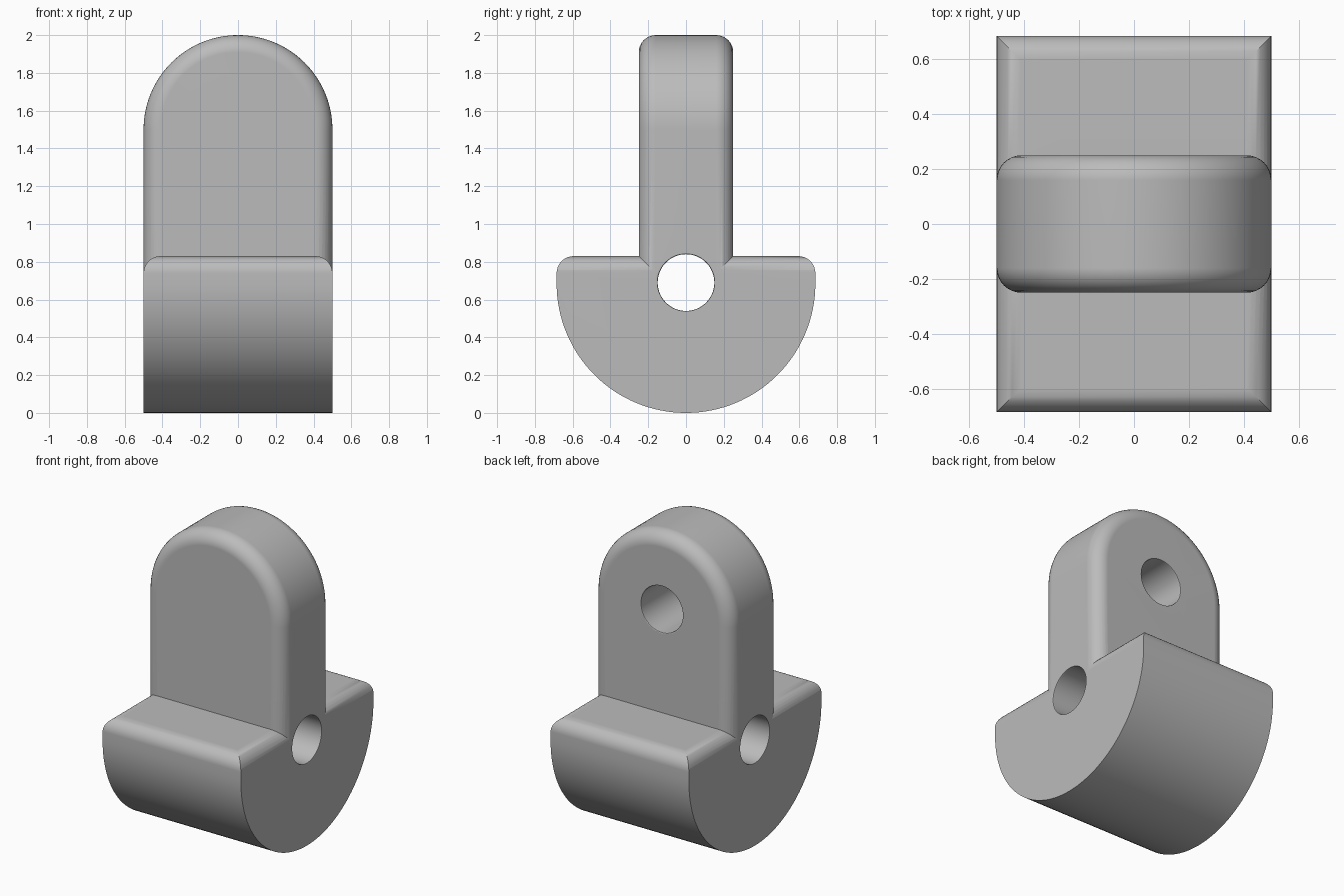
import bpy, bmesh
from math import sin, cos, pi
from mathutils import Matrix

cube = bpy.data.objects.get("Cube")
if cube:
    bpy.data.objects.remove(cube, do_unlink=True)

HALF_X, BASE_R, BASE_TOP = 0.5, 0.685, 0.83
UPRIGHT_Y, EYE_Z, FILLET = 0.25, 1.5, 0.09

grey = bpy.data.materials.new("plain grey")
grey.use_nodes = True
colour = (0.5, 0.5, 0.5, 1)
grey.diffuse_color = colour
grey.node_tree.nodes["Principled BSDF"].inputs["Base Color"].default_value = colour


def arc(radius, centre_z, start, end, steps):
    angles = [start + (end - start) * i / steps for i in range(steps + 1)]
    return [(radius * cos(a), centre_z + radius * sin(a)) for a in angles]


def to_object(name, bm):
    bmesh.ops.recalc_face_normals(bm, faces=bm.faces)
    mesh = bpy.data.meshes.new(name)
    bm.to_mesh(mesh)
    bm.free()
    mesh.materials.append(grey)
    obj = bpy.data.objects.new(name, mesh)
    bpy.context.collection.objects.link(obj)
    return obj


def extruded(name, profile, place, half, rounded):
    """Extrude a profile by +-half and round the edges chosen by a rule."""
    bm = bmesh.new()
    ends = [[bm.verts.new(place(u, v, s * half)) for u, v in profile] for s in (-1, 1)]
    for ring in ends:
        bm.faces.new(ring)
    for i in range(len(profile)):
        j = (i + 1) % len(profile)
        bm.faces.new((ends[0][i], ends[0][j], ends[1][j], ends[1][i]))
    bmesh.ops.recalc_face_normals(bm, faces=bm.faces)
    edges = [e for e in bm.edges if rounded(e.verts[0].co, e.verts[1].co)]
    bmesh.ops.bevel(bm, geom=edges, offset=FILLET, offset_type='OFFSET', segments=8,
                    profile=0.5, affect='EDGES', clamp_overlap=False)
    return to_object(name, bm)


def hole_cutter(name, half, z, axis):
    """Lathed pin that flares slightly where it leaves the solid."""
    r, rim = 0.15, 0.007
    side = [(r, half - rim), (r + rim * 0.3, half - rim * 0.3), (r + rim, half), (r + rim, half + 0.1)]
    line = [(a, -b) for a, b in reversed(side)] + side
    n = 64
    bm = bmesh.new()
    rings = [[bm.verts.new((a * cos(2 * pi * i / n), a * sin(2 * pi * i / n), b))
              for i in range(n)] for a, b in line]
    for low, high in zip(rings, rings[1:]):
        for i in range(n):
            j = (i + 1) % n
            bm.faces.new((low[i], low[j], high[j], high[i]))
    bm.faces.new(rings[0])
    bm.faces.new(rings[-1])
    bm.transform(Matrix.Translation((0, 0, z)) @ Matrix.Rotation(pi / 2, 4, axis))
    cutter = to_object(name, bm)
    cutter.hide_render = True
    return cutter


def combine(obj, other, operation):
    mod = obj.modifiers.new(operation.lower(), 'BOOLEAN')
    mod.operation, mod.solver, mod.object = operation, 'EXACT', other
    bpy.context.view_layer.objects.active = obj
    bpy.ops.object.modifier_apply(modifier=mod.name)
    bpy.data.objects.remove(other, do_unlink=True)


# Half-round base with a rounded rim around its flat top
base = extruded(
    "pivot_block",
    arc(BASE_R, BASE_R, pi, 2 * pi, 64) + [(BASE_R, BASE_TOP), (-BASE_R, BASE_TOP)],
    lambda u, v, w: (w, u, v), HALF_X,
    lambda a, b: min(a.z, b.z) > BASE_TOP - 0.001)

# Round-topped upright with rounded front and back outlines
upright = extruded(
    "upright",
    [(-HALF_X, BASE_R), (HALF_X, BASE_R)] + arc(HALF_X, EYE_Z, 0, pi, 64),
    lambda u, v, w: (u, w, v), UPRIGHT_Y,
    lambda a, b: abs(a.y - b.y) < 0.001 and max(a.z, b.z) > BASE_R + 0.001)

# Join the solids and drill the two crossing holes
combine(base, upright, 'UNION')
combine(base, hole_cutter("cross_pin_hole", HALF_X, BASE_R + 0.005, 'Y'), 'DIFFERENCE')
combine(base, hole_cutter("eye_hole", UPRIGHT_Y, EYE_Z + 0.005, 'X'), 'DIFFERENCE')

# Smooth curves, crisp edges and flat large faces
bpy.ops.object.select_all(action='DESELECT')
base.select_set(True)
bpy.context.view_layer.objects.active = base
bpy.ops.object.shade_smooth_by_angle(angle=pi / 6)
weighted = base.modifiers.new("weighted_normals", 'WEIGHTED_NORMAL')
weighted.keep_sharp = True
